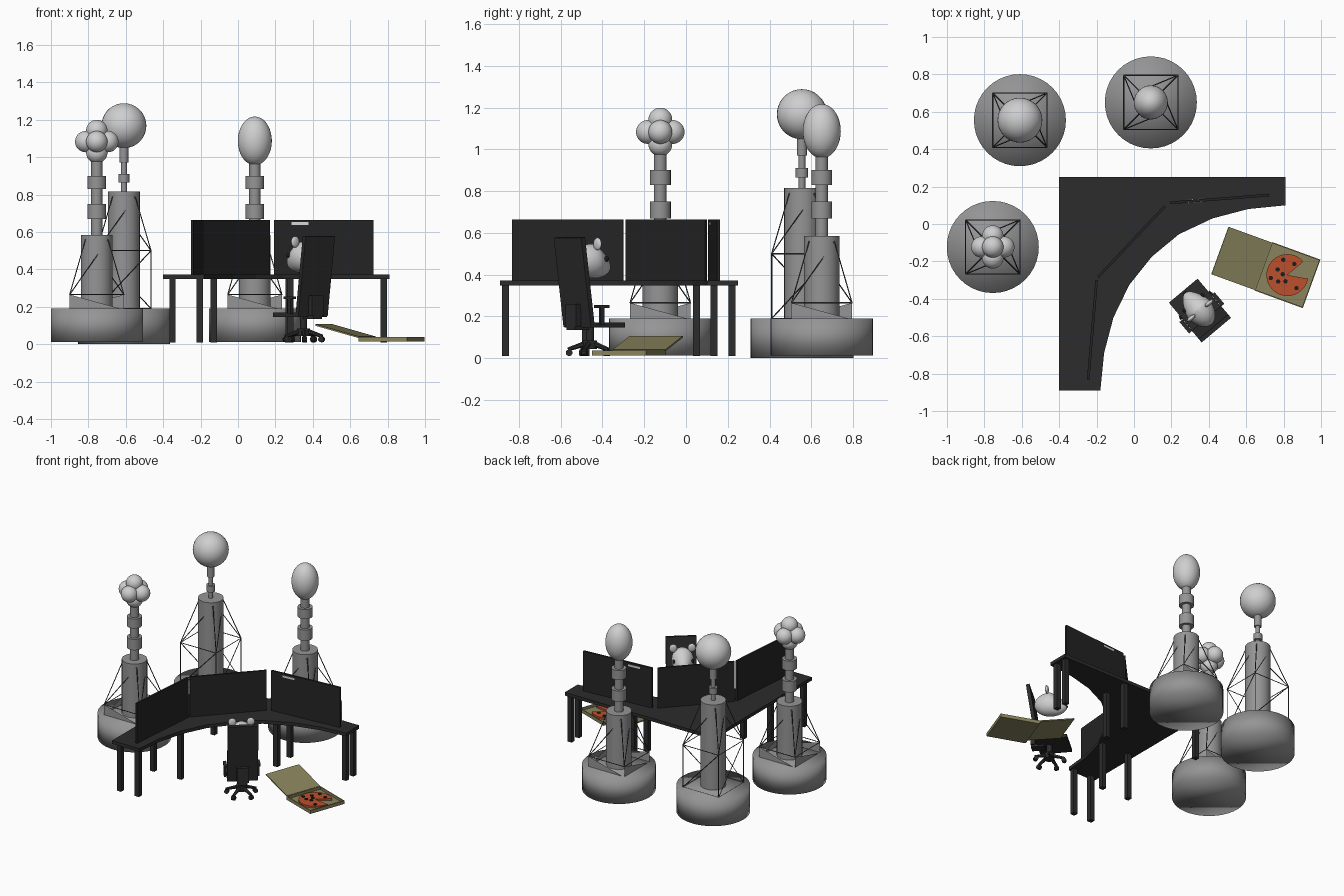
import bpy, bmesh, math
from mathutils import Matrix, Vector

if "Cube" in bpy.data.objects:
    bpy.data.objects.remove(bpy.data.objects["Cube"])

def material(name, r, g, b):
    m = bpy.data.materials.new(name)
    m.diffuse_color = (r, g, b, 1)
    m.use_nodes = True
    m.node_tree.nodes["Principled BSDF"].inputs["Base Color"].default_value = m.diffuse_color
    return m

STEEL = material("tower grey", .30, .30, .30)
PALE = material("pale grey", .62, .62, .62)
STRUT = material("strut dark grey", .07, .07, .07)
DESK = material("desk charcoal", .025, .025, .025)
SCREEN = material("screen black", .018, .018, .018)
CARD = material("cardboard olive", .25, .23, .11)
PIZZA = material("pizza orange", .50, .08, .025)
BLACK = material("olive black", .012, .012, .014)
WHITE = material("tag white", .7, .7, .7)

def finish(name, bm, mat, smooth=None, matrix=None):
    bmesh.ops.recalc_face_normals(bm, faces=bm.faces)
    if matrix:
        bm.transform(matrix)
    me = bpy.data.meshes.new(name)
    bm.to_mesh(me)
    bm.free()
    me.materials.append(mat)
    ob = bpy.data.objects.new(name, me)
    bpy.context.collection.objects.link(ob)
    if smooth is not None:
        bpy.ops.object.select_all(action='DESELECT')
        ob.select_set(True)
        bpy.context.view_layer.objects.active = ob
        bpy.ops.object.shade_smooth_by_angle(angle=math.radians(smooth))
    return ob

def box(bm, c, s, rot=Matrix()):
    m = Matrix.Translation(c) @ rot.to_4x4() @ Matrix.Diagonal((*s, 1))
    bmesh.ops.create_cube(bm, size=1, matrix=m)

def rod(bm, a, b, r, sides=6, r2=None):
    a, b = Vector(a), Vector(b)
    d = b - a
    m = Matrix.Translation((a + b) / 2) @ d.to_track_quat('Z', 'Y').to_matrix().to_4x4()
    bmesh.ops.create_cone(bm, cap_ends=True, segments=sides, radius1=r,
                          radius2=r if r2 is None else r2, depth=d.length, matrix=m)

def ball(bm, c, s):
    m = Matrix.Translation(c) @ Matrix.Diagonal((*s, 1))
    bmesh.ops.create_uvsphere(bm, u_segments=32, v_segments=18, radius=1, matrix=m)

def prism(bm, pts, z0, z1):
    f = bm.faces.new([bm.verts.new((x, y, z0)) for x, y in pts])
    r = bmesh.ops.extrude_face_region(bm, geom=[f])
    vs = [v for v in r["geom"] if isinstance(v, bmesh.types.BMVert)]
    bmesh.ops.translate(bm, verts=vs, vec=(0, 0, z1 - z0))

def ring(h, z):
    return [Vector((sx * h, sy * h, z)) for sx, sy in ((-1, -1), (1, -1), (1, 1), (-1, 1))]

# ---- three towers
def tower(name, x, y, z0, column_top, levels, neck, skirt):
    at = Matrix.Translation((x, y, 0))
    bm = bmesh.new()
    rod(bm, (0, 0, z0), (0, 0, .19), .246, 40)
    finish(name + "_base", bm, STEEL, 180, at)
    bm = bmesh.new()
    rod(bm, (0, 0, .18), (0, 0, column_top), .085, 32)
    for za, zb, r in neck:
        rod(bm, (0, 0, za), (0, 0, zb), r, 24)
    finish(name + "_column", bm, STEEL, 40, at)
    # lattice of thin struts
    bm = bmesh.new()
    rings = [ring(h, z) for h, z in levels]
    for lv, lo in enumerate(rings):
        for i in range(4):
            if lv < len(rings) - 1:
                hi = rings[lv + 1]
                rod(bm, lo[i], hi[i], .003, 4)
                rod(bm, lo[i], hi[(i + 1) % 4], .003, 4)
                rod(bm, lo[i], lo[(i + 1) % 4], .003, 4)
    finish(name + "_lattice", bm, STRUT, None, at)
    # triangular skirt plates
    if skirt:
        bm = bmesh.new()
        lo, hi = ring(.145, .185), ring(.145, .265)
        for i in range(4):
            j = (i + 1) % 4
            bm.faces.new([bm.verts.new(p) for p in (lo[i], lo[j], hi[i])])
        finish(name + "_skirt", bm, STEEL, None, at)

NECK = [(.58, .98, .03), (.67, .75, .05), (.83, .90, .05)]
TALL = [(.81, 1.06, .016), (.865, .91, .03), (.97, 1.06, .024)]
SHORT_LEVELS = [(.145, .265), (.06, .56)]
tower("tall_tower", -.61, .555, 0, .815, [(.145, .19), (.145, .5), (.06, .79)], TALL, False)
tower("oval_tower", .09, .65, .012, .585, SHORT_LEVELS, NECK, True)
tower("cluster_tower", -.755, -.123, .012, .585, SHORT_LEVELS, NECK, True)

bm = bmesh.new()
ball(bm, (-.61, .555, 1.168), (.12,) * 3)
finish("tall_tower_ball", bm, PALE, 60)
bm = bmesh.new()
ball(bm, (.09, .65, 1.087), (.091, .091, .13))
finish("oval_tower_bulb", bm, PALE, 60)
bm = bmesh.new()
for axis in range(3):
    for s in (-.059, .059):
        c = Vector((-.755, -.123, 1.083))
        c[axis] += s
        ball(bm, c, (.057,) * 3)
finish("cluster_tower_balls", bm, PALE, 60)

# ---- curved corner desk
bm = bmesh.new()
prism(bm, [(-.40, .25), (.81, .25), (.81, .10), (.61, .08), (.42, .03), (.24, -.055),
           (.095, -.175), (-.025, -.325), (-.11, -.50), (-.16, -.69), (-.18, -.89),
           (-.40, -.89)], .348, .372)
finish("desk_top", bm, DESK)
bm = bmesh.new()
for x, y in ((-.35, -.865), (-.205, -.865), (-.13, -.48), (-.35, -.48), (-.35, .22),
             (.27, .22), (.28, .05), (.78, .22), (.78, .135)):
    box(bm, (x, y, .18), (.034, .034, .34))
finish("desk_legs", bm, DESK)

# ---- three monitors around the seat
def panel(name, a, b, z0, z1, t, mat, shift=0):
    a, b = Vector(a), Vector(b)
    d = b - a
    ang = math.atan2(d.y, d.x)
    c = (a + b) / 2 + Vector((-math.sin(ang), math.cos(ang))) * shift
    bm = bmesh.new()
    box(bm, (c.x, c.y, (z0 + z1) / 2), (d.length, t, z1 - z0), Matrix.Rotation(ang, 3, 'Z'))
    finish(name, bm, mat)

panel("left_monitor", (-.245, -.833), (-.20, -.30), .365, .665, .014, SCREEN)
panel("middle_monitor", (-.193, -.285), (.165, .095), .365, .665, .014, SCREEN)
panel("right_monitor", (.193, .113), (.723, .155), .365, .665, .014, SCREEN)
for name, s in (("front_tag", -.008), ("back_tag", .008)):
    panel(name, (.285, .1203), (.375, .1274), .638, .652, .004, WHITE, s)

# ---- swivel chair, built facing +y and turned to the screens
CHAIR = Matrix.Translation((.35, -.46, 0)) @ Matrix.Rotation(math.radians(40), 4, 'Z')
bm = bmesh.new()
box(bm, (0, .03, .158), (.20, .21, .024))
finish("chair_seat", bm, DESK, None, CHAIR)
bm = bmesh.new()
lean = math.atan2(.06, .42)
box(bm, (0, -.098, .365), (.205, .024, .43), Matrix.Rotation(lean, 3, 'X'))
box(bm, (0, -.105, .205), (.08, .03, .11))
box(bm, (0, -.075, .145), (.06, .09, .02))
finish("chair_back", bm, DESK, None, CHAIR)
bm = bmesh.new()
for sx in (-1, 1):
    box(bm, (sx * .112, -.02, .205), (.014, .025, .09))
    box(bm, (sx * .112, -.02, .248), (.022, .08, .014))
finish("chair_arms", bm, DESK, None, CHAIR)
bm = bmesh.new()
rod(bm, (0, 0, .05), (0, 0, .15), .02, 12)
rod(bm, (0, 0, .045), (0, 0, .085), .035, 12)
for i in range(5):
    a = i * math.tau / 5 + .3
    c, s = math.cos(a), math.sin(a)
    rod(bm, (c * .02, s * .02, .07), (c * .105, s * .105, .042), .014, 6, .009)
    rod(bm, (c * .1 - s * .012, s * .1 + c * .012, .026),
        (c * .1 + s * .012, s * .1 - c * .012, .026), .016, 10)
finish("chair_base", bm, DESK, None, CHAIR)

# ---- plush animal head resting against the chair back
bm = bmesh.new()
ball(bm, (0, 0, 0), (.075, .11, .082))
for v in bm.verts:
    t = max(0, v.co.y / .11)
    v.co.x *= 1 - .3 * t
    v.co.z = v.co.z * (1 - .25 * t) - .03 * t
bm.transform(Matrix.Translation((0, .01, .465)))
for sx in (-1, 1):
    ball(bm, (sx * .062, -.005, .547), (.027, .012, .03))
finish("plush_head", bm, PALE, 60, CHAIR)
bm = bmesh.new()
for sx in (-1, 1):
    ball(bm, (sx * .064, .05, .475), (.009, .012, .013))
ball(bm, (0, .118, .438), (.012, .008, .009))
finish("plush_eyes_and_nose", bm, BLACK, 60, CHAIR)

# ---- open pizza box
BOX = Matrix.Translation((.82, -.273, 0)) @ Matrix.Rotation(math.radians(-20), 4, 'Z')
H = .138
bm = bmesh.new()
box(bm, (0, 0, .016), (2 * H, 2 * H, .006))
for s in (-1, 1):
    box(bm, (s * (H - .003), 0, .026), (.006, 2 * H, .024))
    box(bm, (0, s * (H - .003), .026), (2 * H, .006, .024))
finish("box_tray", bm, CARD, None, BOX)
bm = bmesh.new()
tilt = math.radians(15)
box(bm, (-H - math.cos(tilt) * .127, 0, .037 + math.sin(tilt) * .127), (.254, .27, .008),
    Matrix.Rotation(tilt, 3, 'Y'))
finish("box_lid", bm, CARD, None, BOX)
# pizza with a missing slice
bm = bmesh.new()
arc = [math.radians(60 + i * 10) for i in range(32)]
prism(bm, [(0, 0)] + [(.112 * math.cos(a), .112 * math.sin(a)) for a in arc],
      .018, .032)
finish("pizza", bm, PIZZA, None, BOX)
bm = bmesh.new()
for deg, r in ((125, .085), (78, .07), (170, .06), (190, .025), (235, .06), (272, .035),
               (325, .085), (210, .09)):
    a = math.radians(deg)
    x, y = r * math.cos(a), r * math.sin(a)
    rod(bm, (x, y, .03), (x, y, .037), .012, 10)
finish("pizza_toppings", bm, BLACK, None, BOX)
